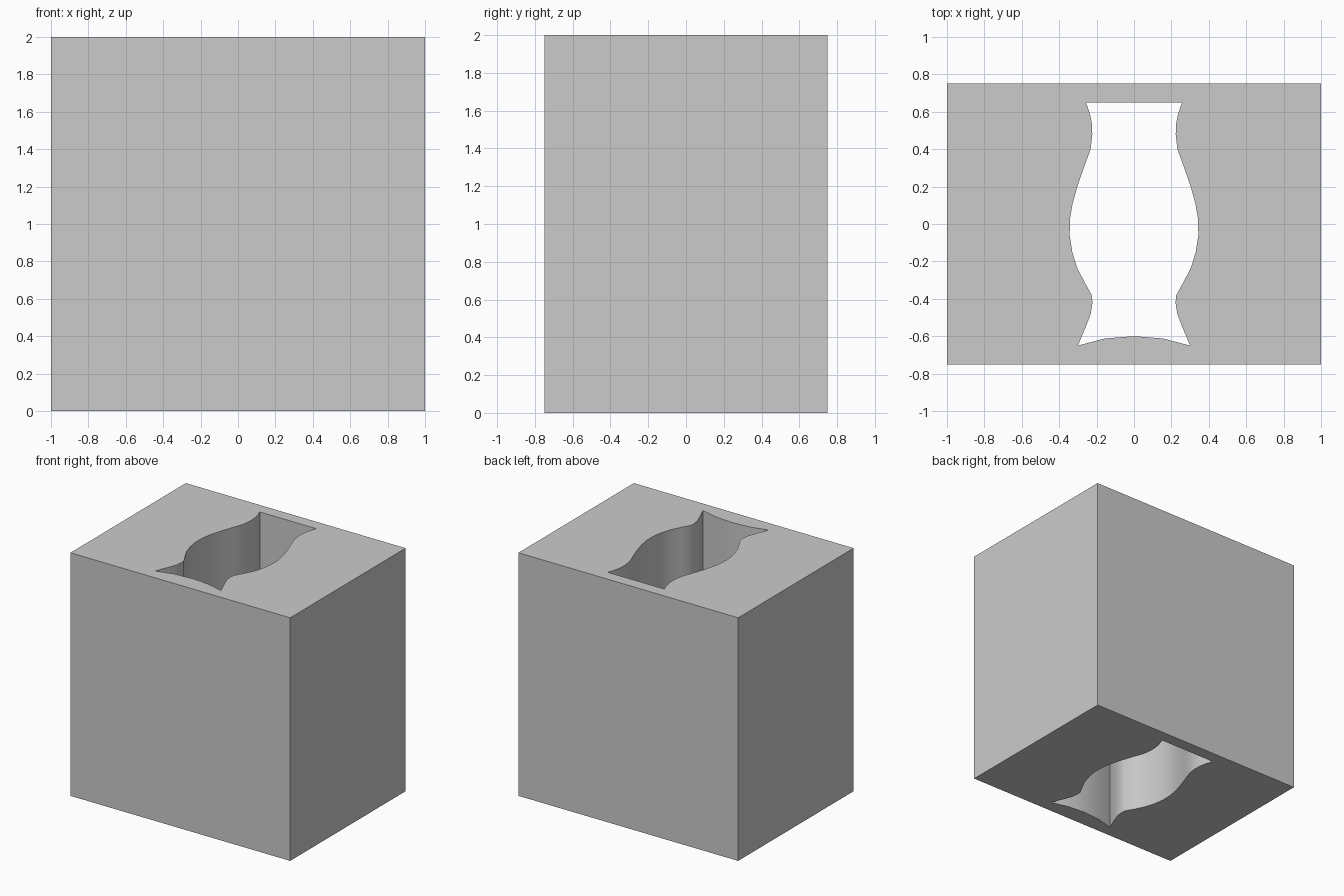
import bpy, bmesh, math

if "Cube" in bpy.data.objects:
    bpy.data.objects.remove(bpy.data.objects["Cube"])

W, D, H = 2.0, 1.5, 2.0

# Right half of the vase-shaped opening, from top to bottom
side = [(0.257, 0.65), (0.236, 0.59), (0.225, 0.535), (0.223, 0.48), (0.232, 0.40),
        (0.265, 0.31), (0.303, 0.20), (0.328, 0.11), (0.342, 0.03), (0.344, -0.06),
        (0.33, -0.15), (0.304, -0.235), (0.262, -0.315), (0.226, -0.38),
        (0.222, -0.42), (0.231, -0.48), (0.258, -0.55), (0.30, -0.65)]
base = [(0.155, -0.612), (0.0, -0.60)]
half = side + base
opening = half + [(-x, y) for x, y in reversed(half[:-1])]
outer = [(-W / 2, -D / 2), (W / 2, -D / 2), (W / 2, D / 2), (-W / 2, D / 2)]

# Filled flat outline with a hole, extruded upward
curve = bpy.data.curves.new("block_outline", "CURVE")
curve.dimensions = "2D"
curve.fill_mode = "BOTH"
curve.extrude = H / 2
for loop in (outer, opening):
    spline = curve.splines.new("POLY")
    spline.points.add(len(loop) - 1)
    for p, (x, y) in zip(spline.points, loop):
        p.co = (x, y, 0, 1)
    spline.use_cyclic_u = True

block = bpy.data.objects.new("block_with_opening", curve)
block.location.z = H / 2
bpy.context.collection.objects.link(block)
bpy.context.view_layer.objects.active = block
block.select_set(True)
bpy.ops.object.convert(target="MESH")
block = bpy.context.object

# Weld the caps to the walls and make the normals consistent
bm = bmesh.new()
bm.from_mesh(block.data)
bmesh.ops.remove_doubles(bm, verts=bm.verts, dist=0.0005)
bmesh.ops.recalc_face_normals(bm, faces=bm.faces)
bm.to_mesh(block.data)
bm.free()
bpy.ops.object.shade_smooth_by_angle(angle=math.radians(35))
